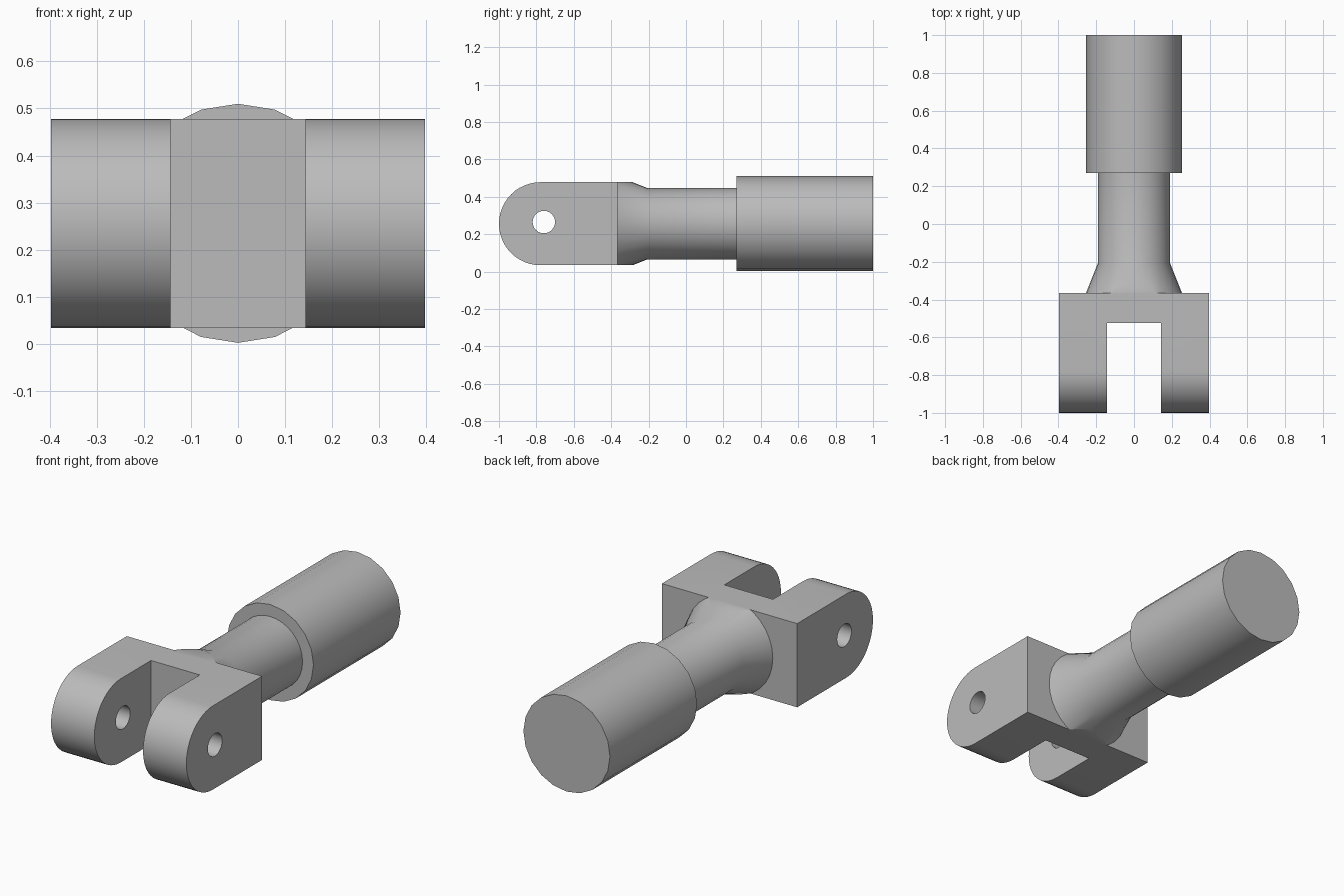
import bpy, bmesh, math
from mathutils import Vector, Matrix

if "Cube" in bpy.data.objects:
    bpy.data.objects.remove(bpy.data.objects["Cube"], do_unlink=True)

AXIS_Z = 0.256      # height of the shaft axis
HALF_H = 0.222      # half height of the fork
HALF_W = 0.397      # half width of the fork
FORK_BACK = -0.365

# Plain grey metal
grey = bpy.data.materials.new("grey_metal")
grey.use_nodes = True
colour = (0.5, 0.5, 0.5, 1)
grey.diffuse_color = colour
grey.node_tree.nodes["Principled BSDF"].inputs["Base Color"].default_value = colour


def finish(name, bm):
    bmesh.ops.recalc_face_normals(bm, faces=bm.faces)
    mesh = bpy.data.meshes.new(name)
    bm.to_mesh(mesh)
    bm.free()
    mesh.materials.append(grey)
    obj = bpy.data.objects.new(name, mesh)
    bpy.context.collection.objects.link(obj)
    return obj


def smooth(obj, degrees=30):
    bpy.ops.object.select_all(action="DESELECT")
    obj.select_set(True)
    bpy.context.view_layer.objects.active = obj
    bpy.ops.object.shade_smooth_by_angle(angle=math.radians(degrees))


def turned(profile, sides):
    """Closed solid of revolution about the shaft axis from (y, radius) pairs."""
    bm = bmesh.new()
    rings = []
    for y, r in profile:
        angles = [math.tau * i / sides for i in range(sides)]
        rings.append([bm.verts.new((r * math.sin(a), y, AXIS_Z + r * math.cos(a))) for a in angles])
    for a, b in zip(rings, rings[1:]):
        for i in range(sides):
            j = (i + 1) % sides
            bm.faces.new((a[i], a[j], b[j], b[i]))
    bm.faces.new(rings[0])
    bm.faces.new(rings[-1])
    return bm


def cut(obj, cutter):
    cutter.hide_render = True
    cutter.hide_set(True)
    mod = obj.modifiers.new("cut", "BOOLEAN")
    mod.operation = "DIFFERENCE"
    mod.solver = "EXACT"
    mod.object = cutter
    bpy.context.view_layer.objects.active = obj
    bpy.ops.object.modifier_apply(modifier=mod.name)
    bpy.data.objects.remove(cutter, do_unlink=True)


# Fork: rounded side profile extruded across the width
bm = bmesh.new()
steps = 24
outline = [(FORK_BACK, AXIS_Z + HALF_H)]
for i in range(steps + 1):
    a = math.pi * (0.5 + i / steps)
    outline.append((HALF_H - 1 + HALF_H * math.cos(a), AXIS_Z + HALF_H * math.sin(a)))
outline.append((FORK_BACK, AXIS_Z - HALF_H))
face = bm.faces.new([bm.verts.new((-HALF_W, y, z)) for y, z in outline])
side = bmesh.ops.extrude_face_region(bm, geom=[face])
moved = [v for v in side["geom"] if isinstance(v, bmesh.types.BMVert)]
bmesh.ops.translate(bm, verts=moved, vec=(2 * HALF_W, 0, 0))
fork = finish("fork", bm)

# Slot between the two prongs
bm = bmesh.new()
bmesh.ops.create_cube(bm, size=1, matrix=Matrix.Translation((0, -0.825, AXIS_Z))
                      @ Matrix.Diagonal((0.286, 0.6, 1, 1)))
cut(fork, finish("slot_cutter", bm))

# Pin hole through both prongs
bm = bmesh.new()
bmesh.ops.create_cone(bm, cap_ends=True, segments=24, radius1=0.06, radius2=0.06, depth=2,
                      matrix=Matrix.Translation((0, -0.76, 0.265)) @ Matrix.Rotation(math.pi / 2, 4, "Y"))
cut(fork, finish("pin_hole_cutter", bm))
smooth(fork)

# Neck: flares towards the fork and is trimmed flush with its top and bottom
bm = turned([(-0.39, 0.263), (FORK_BACK, 0.254), (-0.205, 0.19), (0.3, 0.19)], 32)
for s in (1, -1):
    result = bmesh.ops.bisect_plane(bm, geom=bm.verts[:] + bm.edges[:] + bm.faces[:],
                                    plane_co=Vector((0, 0, AXIS_Z + s * HALF_H)),
                                    plane_no=Vector((0, 0, s)), clear_outer=True)
    edges = [e for e in result["geom_cut"] if isinstance(e, bmesh.types.BMEdge)]
    bmesh.ops.holes_fill(bm, edges=edges)
smooth(finish("neck", bm))

# Thick round end of the shaft
smooth(finish("shaft_end", turned([(0.27, 0.254), (1.0, 0.254)], 20)))
